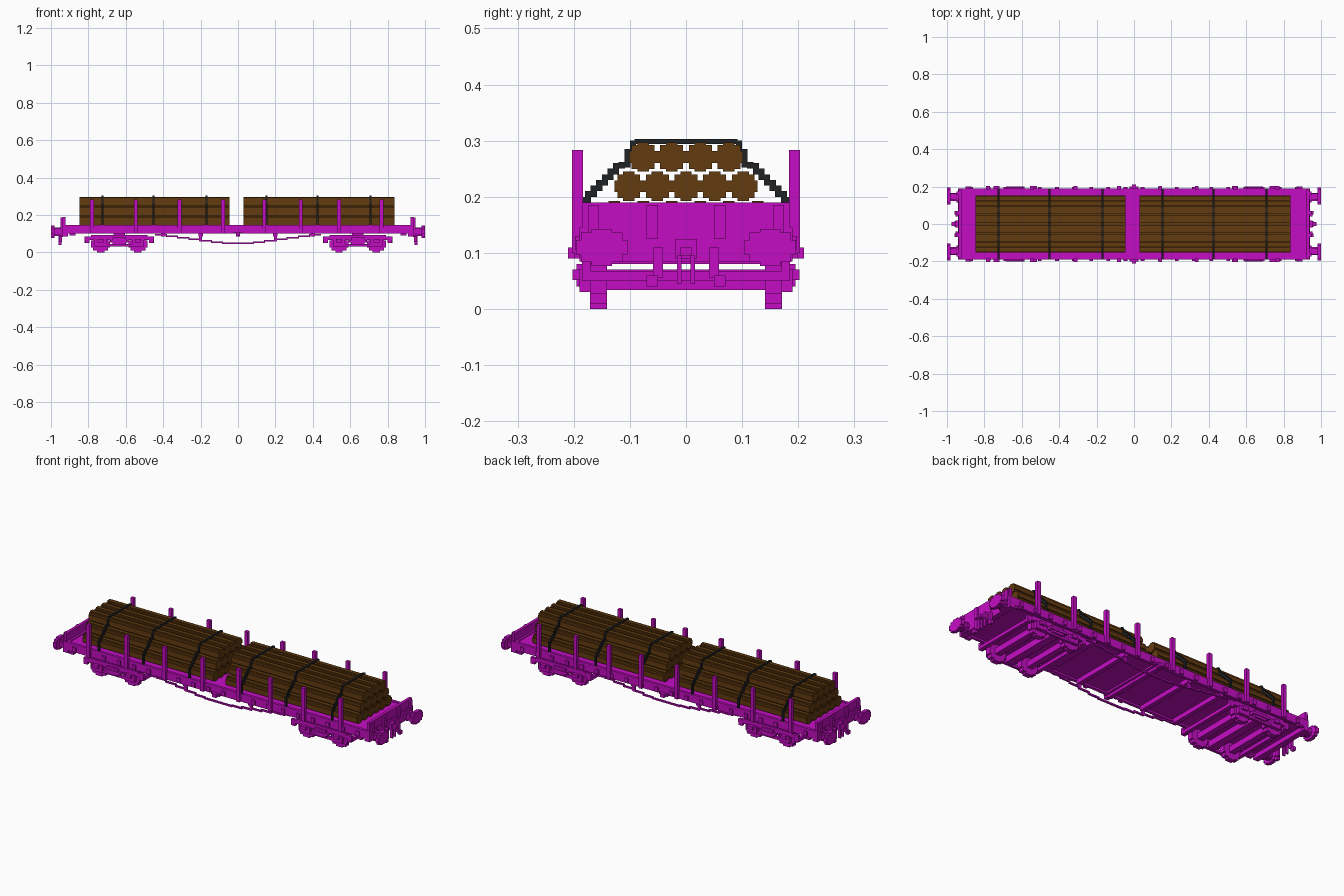
import bpy
import bmesh
from mathutils import Matrix, Vector

cube = bpy.data.objects.get("Cube")
if cube:
    bpy.data.objects.remove(cube)


def material(name, rgb):
    m = bpy.data.materials.new(name)
    m.use_nodes = True
    m.diffuse_color = (*rgb, 1)
    m.node_tree.nodes["Principled BSDF"].inputs["Base Color"].default_value = (*rgb, 1)
    return m


PAINT = material("magenta paint", (0.56, 0.004, 0.55))
WOOD = material("brown wood", (0.125, 0.044, 0.005))
BAND = material("black band", (0.015, 0.016, 0.018))


def finish(name, bm, mat):
    mesh = bpy.data.meshes.new(name)
    bmesh.ops.recalc_face_normals(bm, faces=bm.faces)
    bm.to_mesh(mesh)
    bm.free()
    mesh.materials.append(mat)
    obj = bpy.data.objects.new(name, mesh)
    bpy.context.collection.objects.link(obj)
    return obj


def boxes(name, mat, items):
    """One object made of blocks, each given as x, y and z ranges."""
    bm = bmesh.new()
    for xr, yr, zr in items:
        size = [abs(r[1] - r[0]) for r in (xr, yr, zr)]
        mid = Vector([(r[0] + r[1]) / 2 for r in (xr, yr, zr)])
        bmesh.ops.create_cube(bm, size=1, matrix=Matrix.Translation(mid) @ Matrix.Diagonal((*size, 1)))
    return finish(name, bm, mat)


def around(c, half):
    return (c - half, c + half)


def side(s, a, b):
    return (s * a, s * b)


def stepped_round(half_y, half_z):
    """Blocky round outline built from quarter corners."""
    corner = [(1, 0.4), (0.8, 0.4), (0.8, 0.8), (0.4, 0.8), (0.4, 1)]
    pts = []
    for sy, sz, order in ((1, 1, 1), (-1, 1, -1), (-1, -1, 1), (1, -1, -1)):
        pts += [(sy * y * half_y, sz * z * half_z) for y, z in corner[::order]]
    return pts


def prism(bm, outline, centre, depth, axis):
    """Extrude an outline along x or y about a centre."""
    def place(u, v, d):
        return Vector(centre) + (Vector((d, u, v)) if axis == "x" else Vector((u, d, v)))
    ends = [[bm.verts.new(place(u, v, d)) for u, v in outline] for d in (-depth / 2, depth / 2)]
    bm.faces.new(ends[0])
    bm.faces.new(ends[1][::-1])
    n = len(outline)
    for i in range(n):
        j = (i + 1) % n
        bm.faces.new((ends[0][i], ends[0][j], ends[1][j], ends[1][i]))


# Deck, sills and end beams
boxes("deck", PAINT, [((-0.93, 0.93), (-0.185, 0.185), (0.11, 0.14))])
boxes("side_sills", PAINT, [((-0.93, 0.93), side(s, 0.175, 0.19), (0.1, 0.145)) for s in (1, -1)])
boxes("sill_brackets", PAINT, [
    (around(-0.87 + i * 0.0916, 0.01), side(s, 0.19, 0.198), (0.105, 0.13))
    for i in range(20) for s in (1, -1)])
boxes("end_beams", PAINT, [(side(e, 0.91, 0.94), (-0.19, 0.19), (0.085, 0.145)) for e in (1, -1)])
boxes("end_boards", PAINT, [(side(e, 0.922, 0.938), (-0.185, 0.185), (0.14, 0.19)) for e in (1, -1)])
boxes("end_board_ribs", PAINT, [
    (side(e, 0.93, 0.948), around(y, 0.01), (0.125, 0.185))
    for e in (1, -1) for y in (-0.165, -0.06, 0.06, 0.165)])

# Side stakes
STAKES = (-0.78, -0.547, -0.313, -0.08, 0.14, 0.335, 0.54, 0.767)
boxes("side_stakes", PAINT, [
    (around(x, 0.01), side(s, 0.184, 0.203), (0.1, 0.283)) for x in STAKES for s in (1, -1)])

# Buffers
bm = bmesh.new()
for e in (1, -1):
    for s in (1, -1):
        prism(bm, stepped_round(0.022, 0.022), (e * 0.96, s * 0.145, 0.11), 0.05, "x")
        prism(bm, stepped_round(0.046, 0.033), (e * 0.99, s * 0.15, 0.11), 0.02, "x")
        prism(bm, stepped_round(0.03, 0.028), (e * 0.943, s * 0.145, 0.11), 0.014, "x")
finish("buffers", bm, PAINT)

# Coupling hooks, hoses and corner steps
fittings = []
for e in (1, -1):
    fittings += [
        (side(e, 0.94, 0.955), around(0, 0.02), (0.09, 0.125)),
        (side(e, 0.94, 0.975), around(0, 0.01), (0.095, 0.11)),
        (side(e, 0.945, 0.96), around(0.012, 0.004), (0.045, 0.095)),
        (side(e, 0.945, 0.96), around(-0.012, 0.004), (0.045, 0.095)),
    ]
    for s in (1, -1):
        fittings += [
            (side(e, 0.94, 0.955), around(s * 0.05, 0.009), (0.055, 0.11)),
            (side(e, 0.945, 0.96), around(s * 0.06, 0.01), (0.04, 0.06)),
            (side(e, 0.87, 0.9), side(s, 0.18, 0.2), (0.09, 0.1)),
            (side(e, 0.875, 0.88), side(s, 0.185, 0.19), (0.09, 0.11)),
        ]
boxes("couplings_and_hoses", PAINT, fittings)

# Cross members below the deck
boxes("cross_members", PAINT, [
    (around(x, 0.012), (-0.18, 0.18), (0.085, 0.112)) for x in (-0.4, -0.2, 0, 0.2, 0.4)])
boxes("centre_levers", PAINT, [
    (around(0, 0.012), (-0.21, 0.21), (0.09, 0.11)),
    (around(0, 0.025), (-0.2, 0.2), (0.1, 0.11))])

# Truss rods, stepping down toward the middle
rods = []
for s in (1, -1):
    rod_y = side(s, 0.165, 0.175)
    rods.append(((-0.085, 0.085), rod_y, (0.045, 0.053)))
    for e in (1, -1):
        for i in range(6):
            x, z = 0.08 + i * 0.06, 0.049 + i * 0.008
            rods.append((side(e, x, x + 0.065), rod_y, (z, z + 0.008)))
        rods.append((around(e * 0.2, 0.008), rod_y, (0.06, 0.11)))
boxes("truss_rods", PAINT, rods)

# Bogies
for label, cx in (("right", -0.635), ("left", 0.64)):
    frame = [(around(cx, 0.03), (-0.17, 0.17), (0.08, 0.112)),
             (around(cx, 0.022), (-0.18, 0.18), (0.035, 0.07))]
    wheels = bmesh.new()
    for s in (1, -1):
        bar = side(s, 0.17, 0.185)
        frame += [
            (around(cx, 0.185), bar, (0.065, 0.085)),
            (around(cx, 0.15), bar, (0.082, 0.092)),
            (around(cx, 0.07), bar, (0.03, 0.045)),
            (around(cx, 0.035), side(s, 0.17, 0.195), (0.04, 0.08)),
            (around(cx, 0.05), side(s, 0.17, 0.2), (0.052, 0.066)),
        ]
        for e in (1, -1):
            ax = cx + e * 0.1
            frame += [
                (around(ax, 0.032), side(s, 0.17, 0.19), (0.03, 0.07)),
                (around(ax, 0.016), side(s, 0.17, 0.202), (0.052, 0.07)),
                (around(cx + e * 0.172, 0.012), bar, (0.05, 0.07)),
            ]
            prism(wheels, stepped_round(0.05, 0.045), (ax, s * 0.156, 0.045), 0.03, "y")
    for e in (1, -1):
        frame.append((around(cx + e * 0.175, 0.01), (-0.175, 0.175), (0.05, 0.068)))
        frame.append((around(cx + e * 0.1, 0.016), (-0.17, 0.17), (0.034, 0.066)))
    boxes(label + "_bogie_frame", PAINT, frame)
    finish(label + "_bogie_wheels", wheels, PAINT)

# Log stacks, one row fewer on each layer
for label, x0, x1 in (("right", -0.848, -0.045), ("left", 0.03, 0.837)):
    logs = bmesh.new()
    for layer, count in enumerate((6, 5, 4)):
        for i in range(count):
            y = (i - (count - 1) / 2) * 0.051
            prism(logs, stepped_round(0.0255, 0.0262),
                  ((x0 + x1) / 2, y, 0.1665 + layer * 0.0522), x1 - x0, "x")
    finish(label + "_logs", logs, WOOD)

# Tie-down bands, stepping over the stacks
STEPS = [(0.19, 0.14, 0.2), (0.18, 0.19, 0.21), (0.17, 0.2, 0.22), (0.16, 0.21, 0.23),
         (0.15, 0.22, 0.24), (0.14, 0.23, 0.25), (0.13, 0.24, 0.26), (0.12, 0.25, 0.262),
         (0.11, 0.252, 0.285), (0.1, 0.275, 0.3)]
bands = []
for x in (-0.725, -0.452, -0.168, 0.152, 0.425, 0.708):
    bands.append((around(x, 0.005), (-0.092, 0.092), (0.294, 0.303)))
    for s in (1, -1):
        bands += [(around(x, 0.005), side(s, y - 0.011, y), (a, b)) for y, a, b in STEPS]
boxes("tie_down_bands", BAND, bands)
